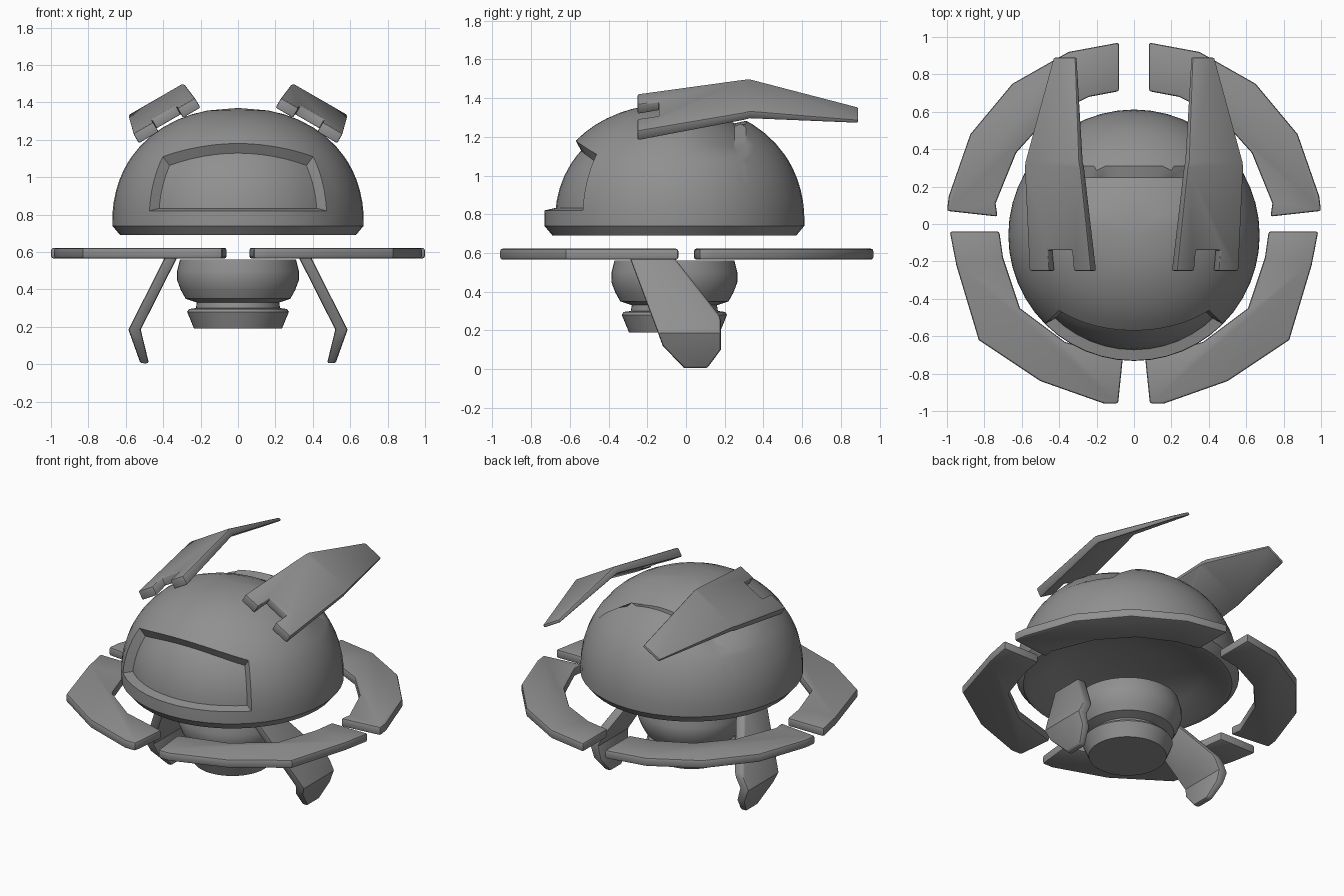
import bpy, bmesh, math
from mathutils import Vector

cube = bpy.data.objects.get("Cube")
if cube:
    bpy.data.objects.remove(cube, do_unlink=True)

grey = bpy.data.materials.new("plain_grey")
grey.use_nodes = True
colour = (0.28, 0.28, 0.28, 1)
grey.diffuse_color = colour
grey.node_tree.nodes["Principled BSDF"].inputs["Base Color"].default_value = colour

CENTRE_Y = -0.06


def finish(bm, name, y=0.0, angle=35):
    bmesh.ops.recalc_face_normals(bm, faces=bm.faces)
    mesh = bpy.data.meshes.new(name)
    bm.to_mesh(mesh)
    bm.free()
    obj = bpy.data.objects.new(name, mesh)
    obj.location.y = y
    bpy.context.collection.objects.link(obj)
    mesh.materials.append(grey)
    bpy.ops.object.select_all(action="DESELECT")
    obj.select_set(True)
    bpy.context.view_layer.objects.active = obj
    bpy.ops.object.shade_smooth_by_angle(angle=math.radians(angle))


def lathe(profile, steps=48):
    bm = bmesh.new()
    verts = [bm.verts.new((r, 0, z)) for r, z in profile]
    edges = [bm.edges.new(pair) for pair in zip(verts, verts[1:])]
    bmesh.ops.spin(bm, geom=verts + edges, cent=(0, 0, 0), axis=(0, 0, 1),
                   angle=math.tau, steps=steps)
    bmesh.ops.remove_doubles(bm, verts=bm.verts, dist=0.0005)
    bmesh.ops.recalc_face_normals(bm, faces=bm.faces)
    return bm


def plate(name, outline, place, cuts=(), bevel=0.012):
    """Extrude an outline, cut it across where it bends, then map it into place."""
    bm = bmesh.new()
    face = bm.faces.new([bm.verts.new((a, b, 0)) for a, b in outline])
    top = bmesh.ops.extrude_face_region(bm, geom=[face])["geom"]
    for v in top:
        if isinstance(v, bmesh.types.BMVert):
            v.co.z = 1
    for b in cuts:
        bmesh.ops.bisect_plane(bm, geom=bm.verts[:] + bm.edges[:] + bm.faces[:],
                               plane_co=(0, b, 0), plane_no=(0, 1, 0), dist=0.0001)
    for v in bm.verts:
        v.co = place(*v.co)
    bmesh.ops.recalc_face_normals(bm, faces=bm.faces)
    sharp = [e for e in bm.edges if e.calc_face_angle(0) > math.radians(50)]
    bmesh.ops.bevel(bm, geom=sharp, offset=bevel, segments=2, profile=0.5,
                    affect="EDGES", clamp_overlap=True)
    finish(bm, name)


def ramp(x, points):
    """Piecewise linear lookup."""
    for (x0, y0), (x1, y1) in zip(points, points[1:]):
        if x <= x1:
            return y0 + (y1 - y0) * (x - x0) / (x1 - x0)
    return points[-1][1]


# Head dome: full curve with a turned-in rim and a hollow underside
SILL, BROW, TOP, POWER = 0.82, 1.18, 1.37, 2.15


def dome_radius(z):
    t = min(1, max(0, (z - 0.76) / (TOP - 0.76)))
    return 0.672 * (1 - t ** POWER) ** (1 / POWER)


heights = [0.88, 0.95, 1.02, 1.09, 1.14, BROW, 1.22, 1.26, 1.295, 1.325, 1.345, 1.36, TOP]
profile = [(0, 0.84), (0.25, 0.82), (0.45, 0.77), (0.6, 0.69), (0.63, 0.69),
           (0.672, 0.74), (0.672, 0.77), (dome_radius(SILL), SILL)]
profile += [(dome_radius(z), z) for z in heights]
bm = lathe(profile)


def azimuth(co):
    return abs(math.degrees(math.atan2(co.x, -co.y)))


# Let the rows sag to the sides so the brow is arched
outer = [v for v in bm.verts if v.co.z > SILL + 0.001 and v.co.xy.length > dome_radius(v.co.z) - 0.01]
for v in outer:
    z, r = v.co.z, v.co.xy.length
    if r < 0.01:
        continue
    sag = 0.07 * min(1, (azimuth(v.co) / 45) ** 2)
    new_z = z - sag * ramp(z, [(SILL, 0), (BROW, 1), (TOP, 0)])
    scale = dome_radius(new_z) / r
    v.co = (v.co.x * scale, v.co.y * scale, new_z)

# Sunken face window
window = [f for f in bm.faces if azimuth(f.calc_center_median()) < 45
          and f.normal.z > -0.1 and SILL < f.calc_center_median().z < BROW - 0.005
          and f.calc_center_median().xy.length > 0.4
          and all(v.co.z < BROW + 0.001 for v in f.verts)]
bmesh.ops.inset_region(bm, faces=window, thickness=0.02, depth=-0.055, use_even_offset=True)

# Step across the back of the crown
for y in (0.33, 0.37):
    upper = [f for f in bm.faces if f.calc_center_median().z > 1.0]
    geom = set(upper) | {e for f in upper for e in f.edges} | {v for f in upper for v in f.verts}
    bmesh.ops.bisect_plane(bm, geom=list(geom), plane_co=(0, y, 0), plane_no=(0, 1, 0), dist=0.001)
for v in bm.verts:
    if 0.08 < v.co.y < 0.335 and v.co.z > 1.12:
        depth = 0.04 * (v.co.y - 0.08) / 0.25 * min(1, (v.co.z - 1.12) / 0.05)
        v.co -= (v.co - Vector((0, 0, 0.76))).normalized() * depth
finish(bm, "head_dome", CENTRE_Y, 32)

# Body: rounded bowl above a short foot
finish(lathe([(0, 0.19), (0.235, 0.19), (0.272, 0.28), (0.262, 0.295), (0.225, 0.3),
              (0.22, 0.33), (0.28, 0.35), (0.305, 0.395), (0.326, 0.45), (0.325, 0.5),
              (0.31, 0.56), (0, 0.56)]), "body", CENTRE_Y)

# Outlines of the paired parts, drawn for the left side
ring_back = [(0.08, 0.97), (0.08, 0.71), (0.24, 0.68), (0.46, 0.57), (0.63, 0.38),
             (0.74, 0.11), (0.73, 0.04), (1.0, 0.07), (0.99, 0.15), (0.875, 0.48),
             (0.65, 0.75), (0.35, 0.92)]
ring_front = [(0.06, -0.72), (0.085, -0.96), (0.16, -0.96), (0.5, -0.84), (0.83, -0.62),
              (0.95, -0.22), (0.985, -0.04), (0.72, -0.04), (0.7, -0.18), (0.61, -0.45),
              (0.37, -0.63)]
fin = [(-0.512, -0.25), (-0.404, -0.25), (-0.404, -0.14), (-0.254, -0.14),
       (-0.254, -0.25), (-0.131, -0.25), (-0.155, 0.3), (-0.27, 0.89),
       (-0.405, 0.89), (-0.5, 0.3)]
arm = [(-0.3, 0.6), (-0.08, 0.6), (0.17, 0.28), (0.18, 0.25), (0.18, 0.1),
       (0.11, 0.005), (-0.01, 0.005), (-0.12, 0.12), (-0.18, 0.28)]
COS, SIN = math.cos(math.pi / 6), 0.5

for side, label in ((1, "left"), (-1, "right")):
    def flat(x, y, t):
        return Vector((side * x, y, 0.565 + 0.057 * t))

    # Fins lean outward and bend down behind the middle
    def tilted(u, y, t):
        n = ramp(y, [(-0.25, 1.287), (0.33, 1.4), (0.89, 1.31)])
        n += t * ramp(y, [(-0.25, 0.06), (0.33, 0.046), (0.89, 0.02)])
        return Vector((side * (COS * u + SIN * n), y, COS * n - SIN * u))

    # Arms spread outward, then turn in at the hand
    def bent(y, z, t):
        x = ramp(z, [(0, 0.475), (0.185, 0.52), (0.6, 0.31)])
        return Vector((side * (x + t * ramp(z, [(0, 0.045), (0.185, 0.066)])), y, z))

    plate(label + "_back_ring_segment", ring_back, flat)
    plate(label + "_front_ring_segment", ring_front, flat)
    plate(label + "_fin", fin, tilted, cuts=(0.33,), bevel=0.008)
    plate(label + "_arm", arm, bent, cuts=(0.185,))
